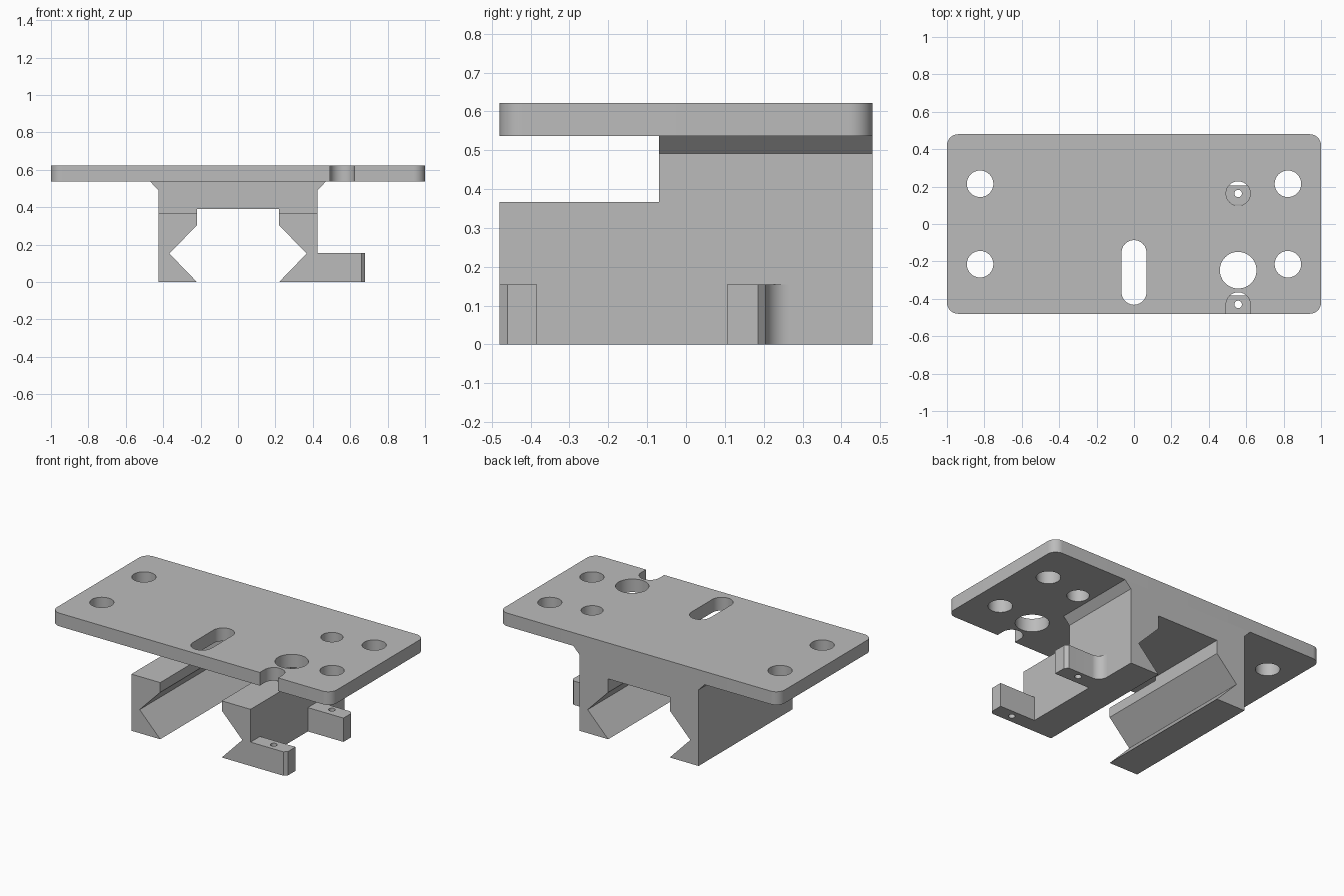
import bpy
import bmesh
from math import cos, sin, pi, radians
from mathutils import Vector

cube = bpy.data.objects.get("Cube")
if cube:
    bpy.data.objects.remove(cube, do_unlink=True)

grey = bpy.data.materials.new("plain grey")
grey.use_nodes = True
GREY = (0.5, 0.5, 0.5, 1)
grey.diffuse_color = GREY
grey.node_tree.nodes["Principled BSDF"].inputs["Base Color"].default_value = GREY


def arc(cx, cy, r, start, end, steps=12):
    return [(cx + r * cos(radians(start + (end - start) * i / steps)),
             cy + r * sin(radians(start + (end - start) * i / steps)))
            for i in range(steps + 1)]


def circle(cx, cy, r):
    return arc(cx, cy, r, 0, 360, 48)[:-1]


def prism(name, outline, low, high, along="z"):
    """Extrude an outline: (x, y) along z, or (x, z) along y."""
    bm = bmesh.new()
    place = (lambda a, b: (a, b, low)) if along == "z" else (lambda a, b: (a, low, b))
    face = bm.faces.new([bm.verts.new(place(a, b)) for a, b in outline])
    top = bmesh.ops.extrude_face_region(bm, geom=[face])["geom"]
    shift = Vector((0, 0, high - low) if along == "z" else (0, high - low, 0))
    bmesh.ops.translate(bm, vec=shift, verts=[v for v in top if isinstance(v, bmesh.types.BMVert)])
    bmesh.ops.recalc_face_normals(bm, faces=bm.faces)
    mesh = bpy.data.meshes.new(name)
    bm.to_mesh(mesh)
    bm.free()
    mesh.materials.append(grey)
    obj = bpy.data.objects.new(name, mesh)
    bpy.context.collection.objects.link(obj)
    return obj


def select(obj):
    bpy.ops.object.select_all(action="DESELECT")
    obj.select_set(True)
    bpy.context.view_layer.objects.active = obj


def cut(obj, cutter):
    mod = obj.modifiers.new("cut", "BOOLEAN")
    mod.operation = "DIFFERENCE"
    mod.solver = "EXACT"
    mod.object = cutter
    select(obj)
    bpy.ops.object.modifier_apply(modifier=mod.name)
    bpy.data.objects.remove(cutter, do_unlink=True)


def smooth(obj):
    select(obj)
    bpy.ops.object.shade_smooth_by_angle(angle=radians(30))


DEPTH = 0.48        # half depth of the whole part
PLATE_LOW, PLATE_HIGH = 0.537, 0.622
SCREW_X, SCREW_Y = 0.557, (-0.43, 0.163)

# Top plate with rounded corners
r = 0.06
w, d = 1 - r, DEPTH - r
plate = prism("top_plate", arc(w, d, r, 0, 90) + arc(-w, d, r, 90, 180)
              + arc(-w, -d, r, 180, 270) + arc(w, -d, r, 270, 360), PLATE_LOW, PLATE_HIGH)

# Plate openings: corner holes, slot, large hole, access hole, open front notch
openings = [circle(sx * 0.823, sy * 0.215, 0.071) for sx in (-1, 1) for sy in (-1, 1)]
openings.append(arc(0, -0.153, 0.067, 0, 180) + arc(0, -0.365, 0.067, 180, 360))
openings.append(circle(SCREW_X, -0.247, 0.098))
openings.append(circle(SCREW_X, SCREW_Y[1], 0.065))
openings.append(arc(SCREW_X, SCREW_Y[0], 0.065, 0, 180)
                + [(SCREW_X - 0.065, -0.6), (SCREW_X + 0.065, -0.6)])
for outline in openings:
    cut(plate, prism("cutter", outline, 0.4, 0.8))
smooth(plate)

# Carriage body with dovetail channel and flared top
half = [(0.22, 0.39), (0.22, 0.303), (0.367, 0.152), (0.22, 0),
        (0.426, 0), (0.426, 0.492), (0.47, PLATE_LOW)]
body = prism("dovetail_body", half + [(-x, z) for x, z in reversed(half)],
             -DEPTH, DEPTH, along="y")
# Lower the front so only the two rails remain there
cut(body, prism("cutter", [(-0.6, -0.6), (0.6, -0.6), (0.6, -0.07), (-0.6, -0.07)], 0.366, 0.7))

# Side lugs with clipped outer corners, the rear one blended into the body
WALL, TIP, CLIP = 0.426, 0.68, 0.02
front = [(WALL, -DEPTH), (TIP - CLIP, -DEPTH), (TIP, -DEPTH + CLIP),
         (TIP, -0.383), (WALL, -0.383)]
fr, back = 0.06, 0.205
rear = [(WALL, 0.105), (TIP, 0.105), (TIP, back - CLIP), (TIP - CLIP, back)] \
    + arc(WALL + fr, back + fr, fr, 270, 180)
for name, outline, y in (("front_lug", front, SCREW_Y[0]), ("rear_lug", rear, SCREW_Y[1])):
    lug = prism(name, outline, 0, 0.154)
    cut(lug, prism("cutter", circle(SCREW_X, y, 0.02), -0.1, 0.3))
    smooth(lug)
